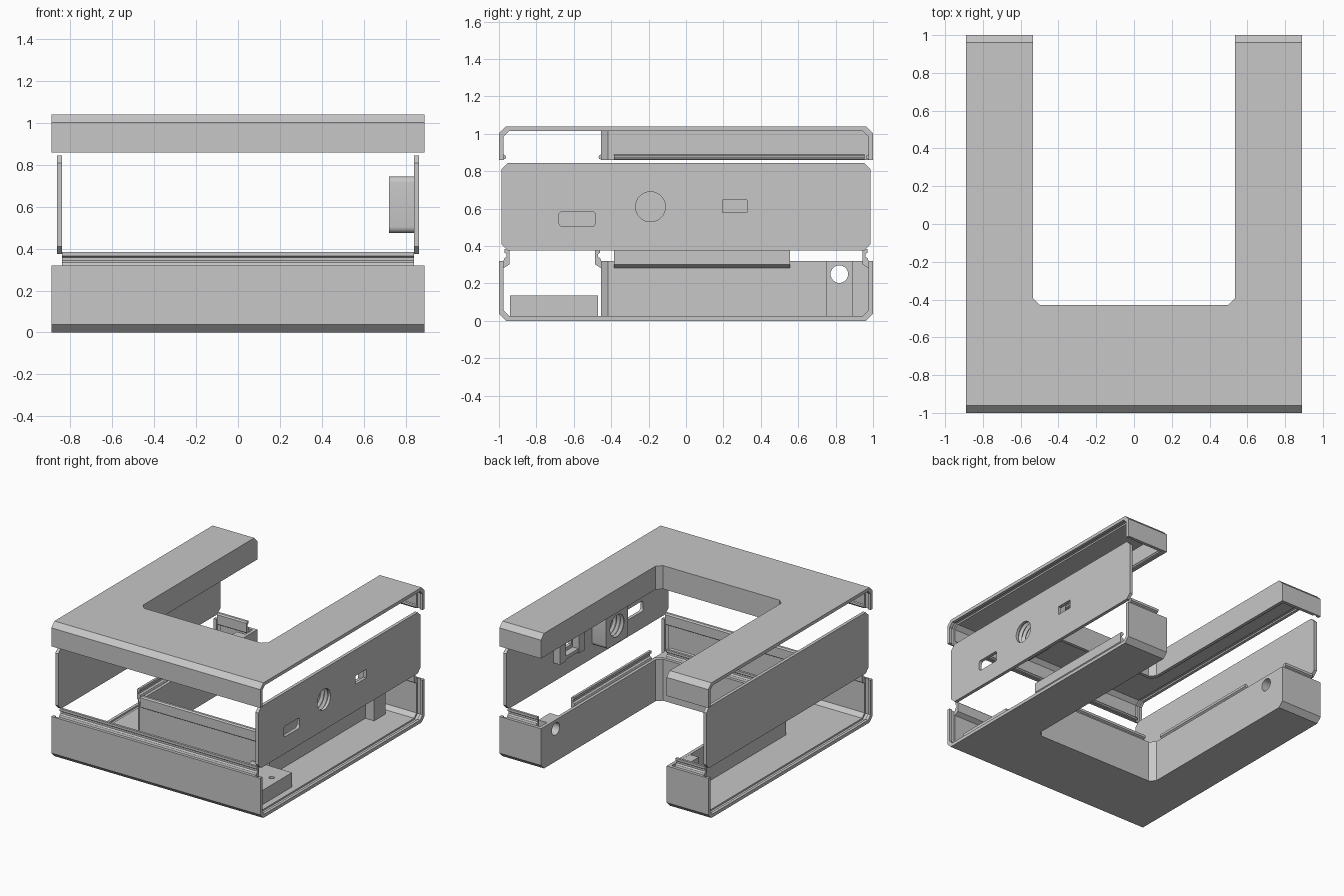
import bpy, bmesh, math
from mathutils import Vector

cube = bpy.data.objects.get("Cube")
if cube:
    bpy.data.objects.remove(cube, do_unlink=True)

grey = bpy.data.materials.new("light_grey")
grey.use_nodes = True
COLOUR = (0.57, 0.57, 0.57, 1)
grey.diffuse_color = COLOUR
grey.node_tree.nodes["Principled BSDF"].inputs["Base Color"].default_value = COLOUR

X, Y, Z = Vector((1, 0, 0)), Vector((0, 1, 0)), Vector((0, 0, 1))
parts = []


def loft(name, rings):
    """Closed solid through a list of matching rings of points."""
    bm = bmesh.new()
    rows = [[bm.verts.new(p) for p in ring] for ring in rings]
    n = len(rows[0])
    for a, b in zip(rows, rows[1:]):
        for i in range(n):
            j = (i + 1) % n
            bm.faces.new((a[i], a[j], b[j], b[i]))
    bm.faces.new(rows[0])
    bm.faces.new(rows[-1])
    bmesh.ops.recalc_face_normals(bm, faces=bm.faces)
    mesh = bpy.data.meshes.new(name)
    bm.to_mesh(mesh)
    bm.free()
    mesh.materials.append(grey)
    ob = bpy.data.objects.new(name, mesh)
    bpy.context.collection.objects.link(ob)
    parts.append(ob)
    return ob


def prism(name, pts, start, u, v, sweep):
    base = [start + u * a + v * b for a, b in pts]
    return loft(name, [base, [p + sweep for p in base]])


def across(name, pts, x0, x1):
    """Sweep a (y, z) profile along x."""
    return prism(name, pts, X * x0, Y, Z, X * (x1 - x0))


def rect(y0, y1, z0, z1):
    return [(y0, z0), (y1, z0), (y1, z1), (y0, z1)]


def cut(ob, cutter):
    mod = ob.modifiers.new("cut", 'BOOLEAN')
    mod.operation = 'DIFFERENCE'
    mod.solver = 'EXACT'
    mod.object = cutter
    bpy.context.view_layer.update()
    deps = bpy.context.evaluated_depsgraph_get()
    mesh = bpy.data.meshes.new_from_object(ob.evaluated_get(deps))
    ob.modifiers.clear()
    ob.data = mesh
    parts.remove(cutter)
    bpy.data.objects.remove(cutter, do_unlink=True)


def rounded(cy, cz, w, h, r, steps=5):
    pts = []
    for k, (sy, sz) in enumerate([(1, 1), (-1, 1), (-1, -1), (1, -1)]):
        for i in range(steps + 1):
            a = math.pi / 2 * (k + i / steps)
            pts.append((cy + sy * (w / 2 - r) + r * math.cos(a),
                        cz + sz * (h / 2 - r) + r * math.sin(a)))
    return pts


def circle(cy, cz, r, n=32):
    return [(cy + r * math.cos(math.tau * i / n), cz + r * math.sin(math.tau * i / n))
            for i in range(n)]


def tray_profile(t, z0, z1, c):
    e = 1 - t
    return [(-e, z1), (-e, z0 + c), (-e + c, z0), (e - c, z0), (e, z0 + c), (e, z1)]


def notch(t):
    """Plan of the rectangular bay, grown by the wall thickness t."""
    x, y, c = 0.535 + t, -0.43 - t, 0.038
    pts = [(-x, 1.3), (-x, y + c), (-x + c, y), (x - c, y), (x, y + c), (x, 1.3)]
    return prism("bay_cutter", pts, Z * -1, X, Y, Z * 3)


def shell(name, h):
    """U-shaped half case, open on both outer sides, with panel grooves."""
    ob = across(name, tray_profile(0, 0, h, 0.038), -0.89, 0.89)
    cavity = across("cavity_cutter", tray_profile(0.025, 0.025, 1, 0.03), -1, 1)
    cut(cavity, notch(0.025))
    cut(ob, cavity)
    cut(ob, notch(0))
    for s in (-1, 1):
        cut(ob, across("groove_cutter", tray_profile(0.013, 0.013, 1, 0.035),
                       s * 0.838, s * 0.867))
    return ob


def wall_strip(name, profile, extra=0.0):
    """Sweep a (distance from wall, height) profile along every inner wall face."""
    runs = [("front", Vector((-0.84, -0.975, 0)), X * 1.68, Y),
            ("bay", Vector((-0.49, -0.455, 0)), X * 0.98, -Y)]
    for side, s in (("left", 1), ("right", -1)):
        runs.append((side + "_end", Vector((s * 0.59, 0.975, 0)), X * s * 0.25, -Y))
        runs.append((side + "_arm", Vector((s * 0.56, -0.385, 0)),
                     Y * (0.94 + extra), X * s))
    for label, start, sweep, inward in runs:
        prism(f"{label}_{name}", profile, start, inward, Z, sweep)


# Bottom tray with snap lips along its rim
bottom = shell("bottom_tray", 0.32)
lip = [(-0.004, 0.28), (0.032, 0.302), (0.032, 0.375), (0.022, 0.384), (0.004, 0.384),
       (0.004, 0.365), (0.016, 0.357), (0.016, 0.343), (0.004, 0.335), (-0.004, 0.315)]
wall_strip("snap_lip", lip)

# Mounting bosses at the arm ends, bored through the bay walls
for side, s in (("left", 1), ("right", -1)):
    boss = across(side + "_mount_boss", rect(0.75, 0.89, 0.02, 0.319), s * 0.555, s * 0.635)
    for ob in (bottom, boss):
        cut(ob, across("bore_cutter", circle(0.82, 0.25, 0.047), s * 0.4, s * 0.8))

# Support block in the front corner of the tray
block = across("support_block", rect(-0.94, -0.47, 0.02, 0.135), 0.45, 0.79)
cut(block, prism("pin_cutter", circle(0, 0, 0.02, 16), Vector((0.72, -0.62, 0.08)),
                 X, Y, Z * 0.1))

# Top cover, made upright and turned over
top = shell("top_cover", 0.18)
for v in top.data.vertices:
    v.co.z = 1.04 - v.co.z
top.data.flip_normals()
wall_strip("snap_bead", circle(0, 0.876, 0.013, 8), 0.4)

# Side panels with clipped corners
c, y, z0, z1 = 0.035, 0.987, 0.375, 0.845
outline = [(-y, z0 + c), (-y + c, z0), (y - c, z0), (y, z0 + c),
           (y, z1 - c), (y - c, z1), (-y + c, z1), (-y, z1 - c)]
across("right_side_panel", outline, -0.865, -0.84)
panel = across("left_side_panel", outline, 0.84, 0.865)
socket = across("threaded_socket", rounded(-0.19, 0.61, 0.27, 0.27, 0.03), 0.72, 0.841)

# Ports in the left panel
cut(panel, across("port_cutter", rounded(-0.582, 0.545, 0.195, 0.08, 0.02), 0.8, 0.9))
cut(panel, across("port_cutter", rect(0.195, 0.325, 0.58, 0.645), 0.8, 0.9))


def thread_cutter():
    xs = [0.70 + 0.016 * i for i in range(13)]
    rings = [[Vector((x, a, b)) for a, b in circle(-0.19, 0.61, 0.08 if i % 2 else 0.098)]
             for i, x in enumerate(xs) if x < 0.85]
    rings += [[Vector((x, a, b)) for a, b in circle(-0.19, 0.61, 0.08)] for x in (0.855, 0.9)]
    return loft("thread_cutter", rings)


cut(socket, thread_cutter())
cut(panel, thread_cutter())

# Clips that hold a small board behind the square port
for label, y0 in (("front", 0.11), ("rear", 0.34)):
    across(label + "_board_clip", rect(y0, y0 + 0.07, 0.52, 0.70), 0.785, 0.841)
across("board_shelf", rect(0.17, 0.35, 0.53, 0.555), 0.79, 0.841)

# Smooth curved faces, keep hard edges
bpy.ops.object.select_all(action='DESELECT')
for ob in parts:
    ob.select_set(True)
bpy.context.view_layer.objects.active = bottom
bpy.ops.object.shade_smooth_by_angle(angle=math.radians(28))
